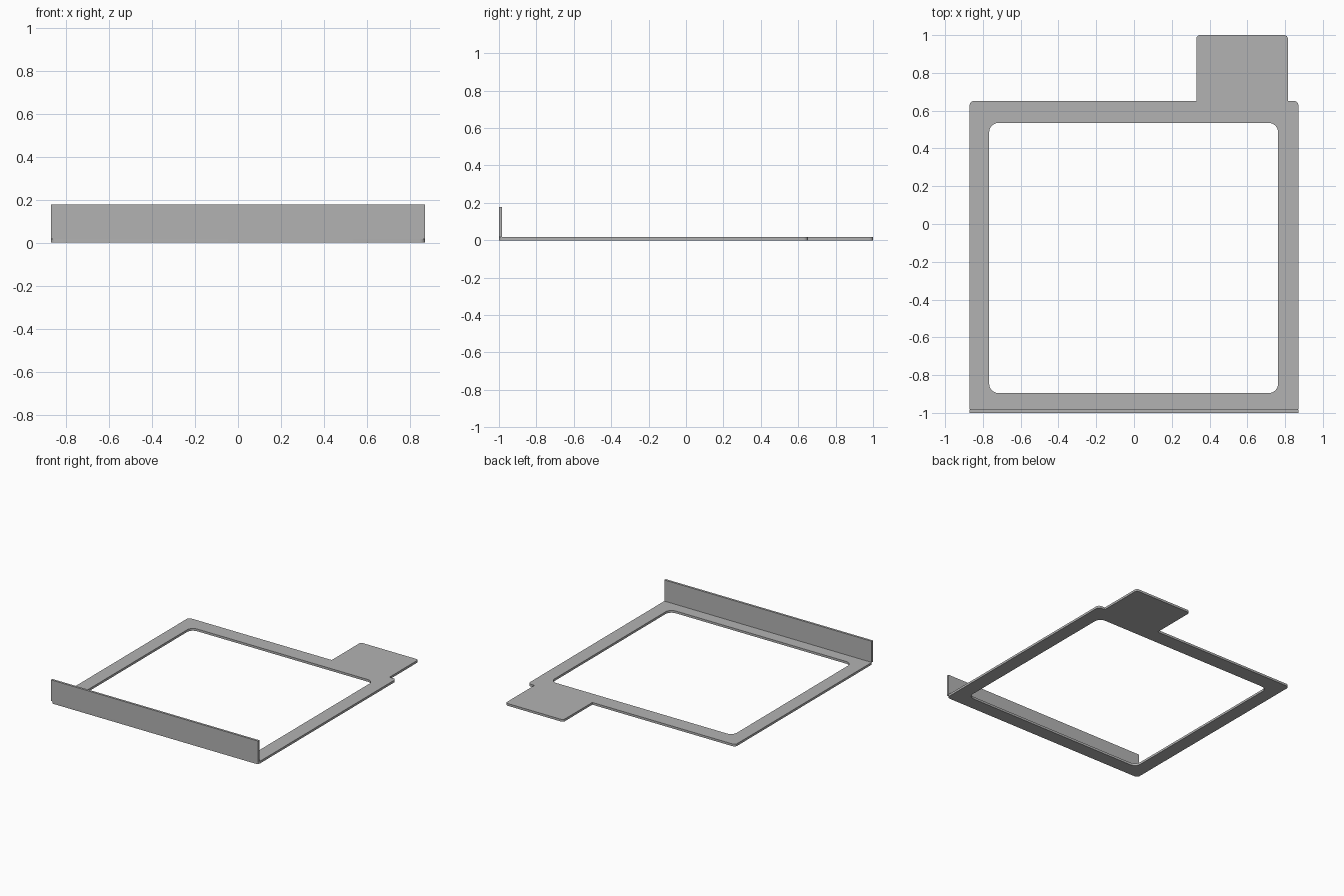
import bpy
import bmesh
from math import cos, sin, pi

if "Cube" in bpy.data.objects:
    bpy.data.objects.remove(bpy.data.objects["Cube"], do_unlink=True)

THICK = 0.017

grey = bpy.data.materials.new("plain_grey")
grey.use_nodes = True
colour = (0.45, 0.45, 0.45, 1)
grey.diffuse_color = colour
grey.node_tree.nodes["Principled BSDF"].inputs["Base Color"].default_value = colour


def rounded_rect(x0, x1, y0, y1, radii, steps=6):
    """Outline from the back left corner round; one radius per corner."""
    corners = [(x1, y1, -1, -1), (x0, y1, 1, -1), (x0, y0, 1, 1), (x1, y0, -1, 1)]
    points = []
    for i, ((x, y, sx, sy), r) in enumerate(zip(corners, radii)):
        if r == 0:
            points.append((x, y))
            continue
        for k in range(steps + 1):
            a = (i + k / steps) * pi / 2
            points.append((x + sx * r + r * cos(a), y + sy * r + r * sin(a)))
    return points


def plate(name, outline, z0, z1, hole=None):
    """Flat plate cut to an outline, with an optional opening."""
    bm = bmesh.new()
    outer = [bm.verts.new((x, y, z0)) for x, y in outline]
    if hole:
        inner = [bm.verts.new((x, y, z0)) for x, y in hole]
        n = len(outer)
        for i in range(n):
            j = (i + 1) % n
            bm.faces.new((outer[i], outer[j], inner[j], inner[i]))
    else:
        bm.faces.new(outer)
    top = bmesh.ops.extrude_face_region(bm, geom=bm.faces[:])["geom"]
    bmesh.ops.translate(bm, vec=(0, 0, z1 - z0),
                        verts=[v for v in top if isinstance(v, bmesh.types.BMVert)])
    bmesh.ops.recalc_face_normals(bm, faces=bm.faces[:])
    mesh = bpy.data.meshes.new(name)
    bm.to_mesh(mesh)
    bm.free()
    mesh.materials.append(grey)
    obj = bpy.data.objects.new(name, mesh)
    bpy.context.collection.objects.link(obj)
    bpy.ops.object.select_all(action="DESELECT")
    obj.select_set(True)
    bpy.context.view_layer.objects.active = obj
    bpy.ops.object.shade_smooth_by_angle()
    return obj


# Flat frame with a rounded opening
plate("base_frame",
      rounded_rect(-0.87, 0.87, -1, 0.652, [0.024] * 4), 0, THICK,
      hole=rounded_rect(-0.767, 0.763, -0.895, 0.535, [0.05] * 4))

# Tab at the back, rounded only on its free end
plate("back_tab",
      rounded_rect(0.33, 0.815, 0.652, 1, [0.02, 0.02, 0, 0]), 0, THICK)

# Upright lip along the front edge
plate("front_lip",
      rounded_rect(-0.87, 0.87, -1, -1 + THICK, [0] * 4), THICK, 0.177)
